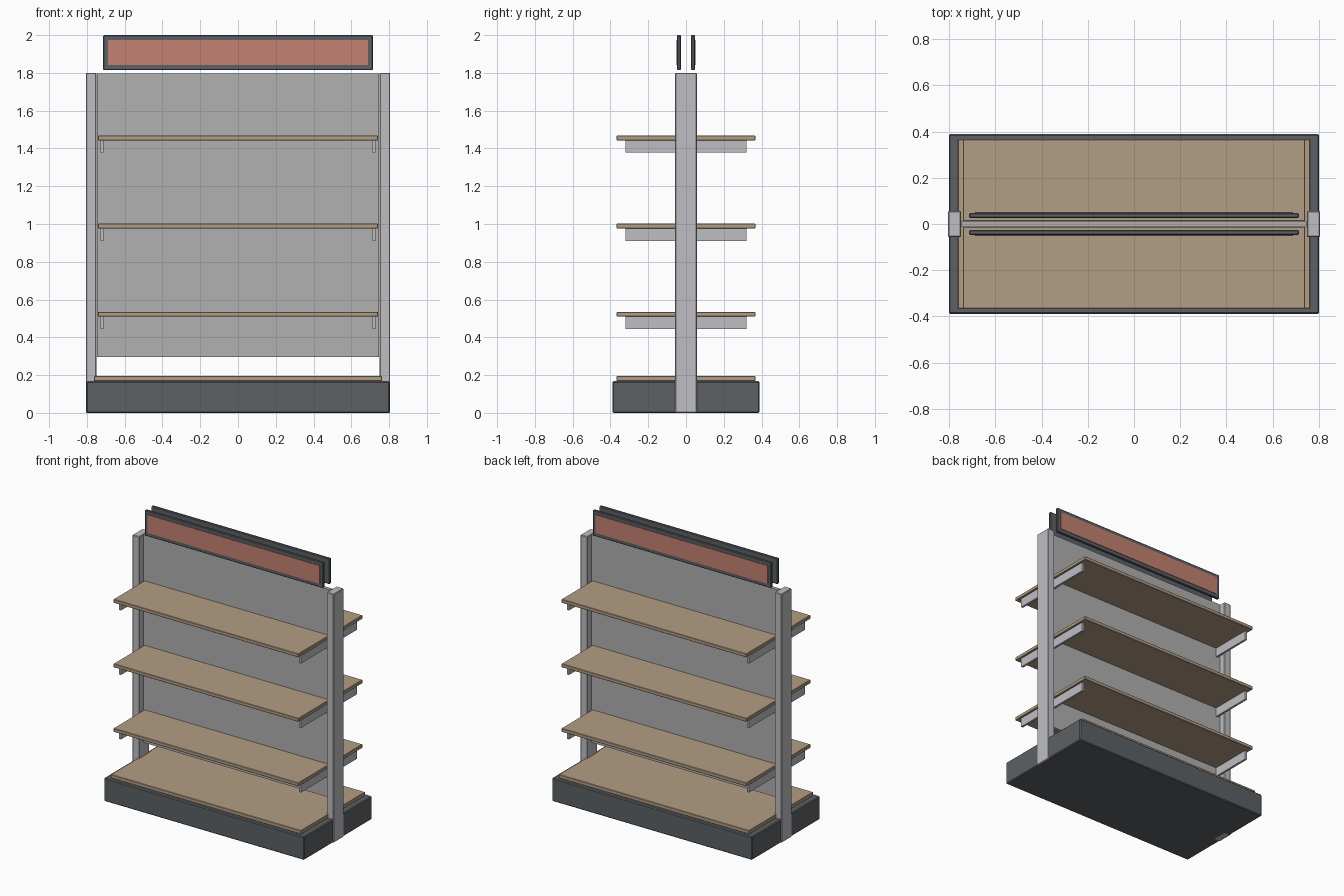
import bpy

if "Cube" in bpy.data.objects:
    bpy.data.objects.remove(bpy.data.objects["Cube"])


def material(name, rgb):
    m = bpy.data.materials.new(name)
    m.diffuse_color = (*rgb, 1)
    m.use_nodes = True
    m.node_tree.nodes["Principled BSDF"].inputs["Base Color"].default_value = m.diffuse_color
    return m


dark = material("dark_metal", (0.11, 0.12, 0.13))
wood = material("wood", (0.45, 0.34, 0.23))
red = material("sign_red", (0.55, 0.22, 0.17))
light = material("light_metal", (0.52, 0.52, 0.55))
grey = material("panel_grey", (0.44, 0.44, 0.44))


def box(name, x, y, z, mat, bevel=0.0):
    """Box spanning the (low, high) ranges on each axis."""
    spans = [sorted(r) for r in (x, y, z)]
    bpy.ops.mesh.primitive_cube_add(size=1, location=[(a + b) / 2 for a, b in spans])
    ob = bpy.context.object
    ob.name = name
    ob.scale = [b - a for a, b in spans]
    bpy.ops.object.transform_apply(location=False, rotation=False, scale=True)
    ob.data.materials.append(mat)
    if bevel:
        mod = ob.modifiers.new("bevel", "BEVEL")
        mod.width = bevel
        mod.segments = 1
    return ob


# Plinth, bottom deck and central back panel
box("base_plinth", (-0.802, 0.802), (-0.39, 0.39), (0, 0.168), dark, 0.006)
box("base_deck", (-0.762, 0.762), (-0.367, 0.367), (0.168, 0.195), wood, 0.003)
box("back_panel", (-0.747, 0.747), (-0.014, 0.014), (0.295, 1.798), grey)

# Upright posts
for s, side in ((-1, "left"), (1, "right")):
    box(f"{side}_post", (s * 0.75, s * 0.806), (-0.057, 0.057), (0, 1.8), light, 0.004)

for s, face in ((-1, "front"), (1, "back")):
    # Shelves with a bracket under each end
    for i in range(3):
        top = 0.535 + 0.467 * i
        box(f"{face}_shelf_{i + 1}", (-0.741, 0.741), (s * 0.012, s * 0.367),
            (top - 0.026, top), wood, 0.003)
        for e, end in ((-1, "left"), (1, "right")):
            box(f"{face}_bracket_{end}_{i + 1}", (e * 0.712, e * 0.728),
                (s * 0.012, s * 0.32), (top - 0.091, top - 0.026), light)

    # Header sign: dark frame board with a slightly raised red face
    box(f"{face}_sign_frame", (-0.714, 0.714), (s * 0.027, s * 0.047),
        (1.814, 2.0), dark, 0.004)
    box(f"{face}_sign_face", (-0.688, 0.688), (s * 0.04, s * 0.051),
        (1.842, 1.973), red)
